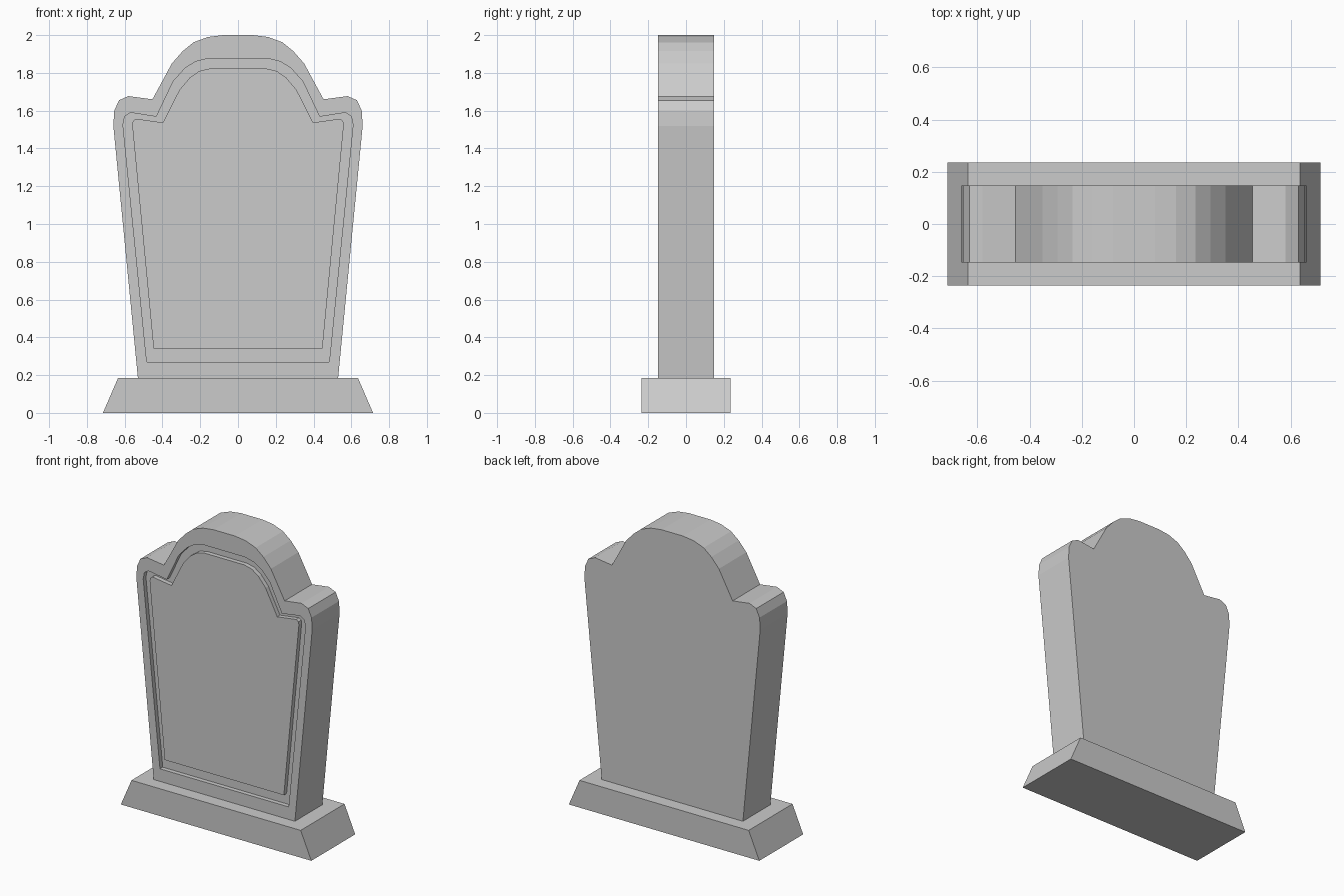
import bpy, bmesh

if "Cube" in bpy.data.objects:
    bpy.data.objects.remove(bpy.data.objects["Cube"])

BASE_H = 0.185
HALF_T = 0.147      # half the slab thickness
GROOVE_D = 0.03


def mirrored(half):
    """Right-hand outline, bottom to top, closed by its mirror image."""
    return half + [(-x, z) for x, z in reversed(half)]


def finish(name, bm):
    bmesh.ops.recalc_face_normals(bm, faces=bm.faces)
    mesh = bpy.data.meshes.new(name)
    bm.to_mesh(mesh)
    bm.free()
    obj = bpy.data.objects.new(name, mesh)
    bpy.context.collection.objects.link(obj)
    return obj


def prism(name, outline, y0, y1):
    bm = bmesh.new()
    front = [bm.verts.new((x, y0, z)) for x, z in outline]
    back = [bm.verts.new((x, y1, z)) for x, z in outline]
    bm.faces.new(front)
    bm.faces.new(back)
    n = len(outline)
    for i in range(n):
        j = (i + 1) % n
        bm.faces.new((front[i], front[j], back[j], back[i]))
    return finish(name, bm)


def ring(name, outer, inner, y0, y1):
    bm = bmesh.new()
    loops = [[bm.verts.new((x, y, z)) for x, z in o]
             for o, y in ((outer, y0), (outer, y1), (inner, y1), (inner, y0))]
    n = len(outer)
    for k in range(4):
        a, b = loops[k], loops[(k + 1) % 4]
        for i in range(n):
            j = (i + 1) % n
            bm.faces.new((a[i], a[j], b[j], b[i]))
    return finish(name, bm)


# Plinth with slanted ends
prism("plinth", mirrored([(0.715, 0), (0.635, BASE_H)]), -0.235, 0.235)

# Slab with shoulders and arched top
slab = prism("headstone", mirrored([
    (0.53, BASE_H), (0.66, 1.52), (0.655, 1.60), (0.63, 1.655), (0.58, 1.677),
    (0.453, 1.66), (0.35, 1.85), (0.293, 1.915), (0.235, 1.962), (0.16, 1.99),
    (0.08, 2.0)]), -HALF_T, HALF_T)

# Groove that frames the front panel
outer = mirrored([(0.483, 0.27), (0.609, 1.525), (0.60, 1.57), (0.57, 1.59),
                  (0.432, 1.568), (0.343, 1.755), (0.28, 1.825),
                  (0.225, 1.86), (0.155, 1.877)])
inner = mirrored([(0.447, 0.34), (0.56, 1.525), (0.556, 1.545), (0.54, 1.557),
                  (0.397, 1.537), (0.31, 1.71), (0.255, 1.775),
                  (0.205, 1.81), (0.15, 1.823)])
cutter = ring("groove_cutter", outer, inner, -HALF_T - 0.05, -HALF_T + GROOVE_D)
cutter.hide_render = True

cut = slab.modifiers.new("groove", 'BOOLEAN')
cut.operation = 'DIFFERENCE'
cut.solver = 'EXACT'
cut.object = cutter
bpy.context.view_layer.objects.active = slab
bpy.ops.object.modifier_apply(modifier=cut.name)
bpy.data.objects.remove(cutter)
